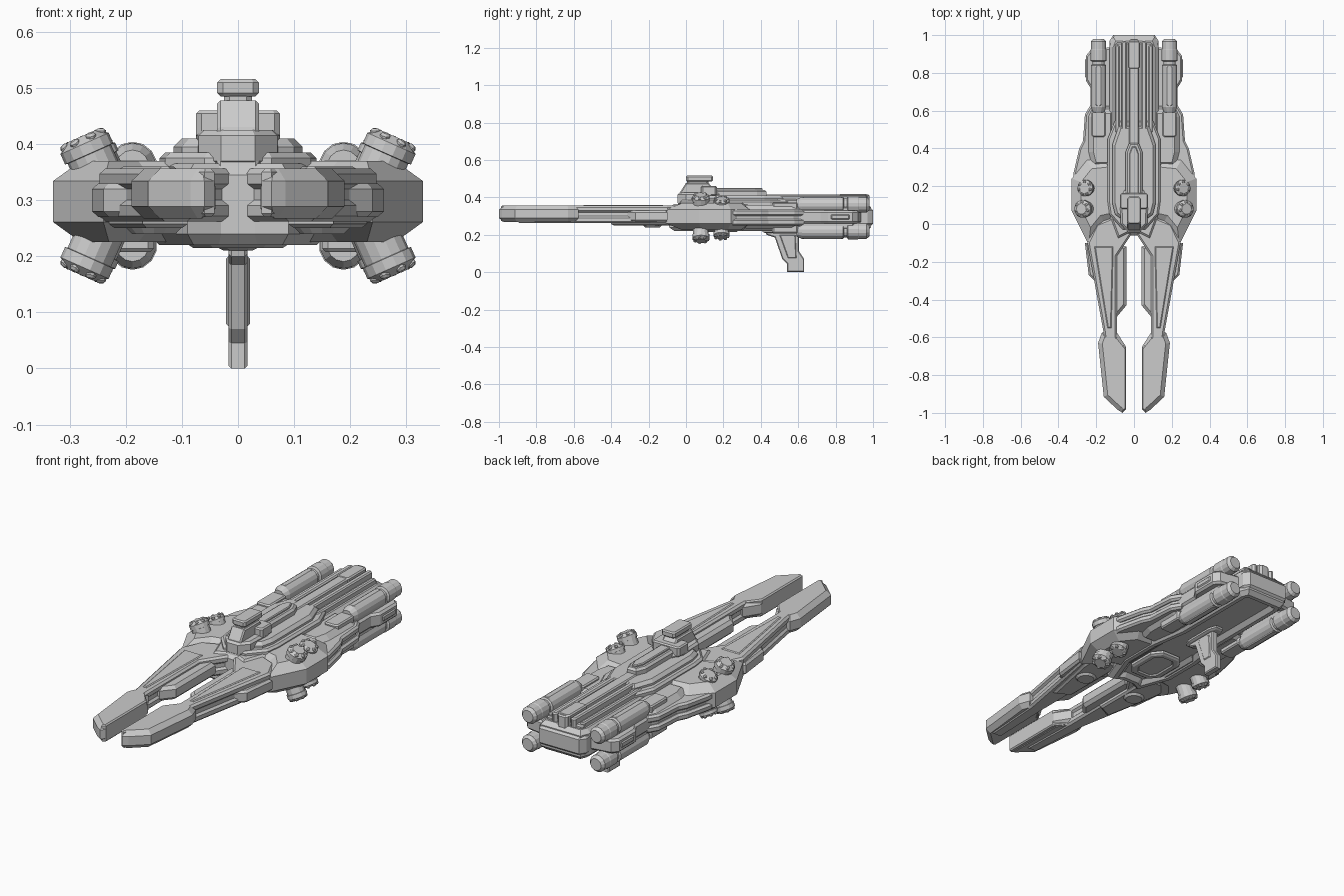
import bpy, bmesh, math
from mathutils import Vector

default_cube = bpy.data.objects.get("Cube")
if default_cube:
    bpy.data.objects.remove(default_cube, do_unlink=True)

grey = (.6, .6, .6, 1)
hull_grey = bpy.data.materials.new("hull_grey")
hull_grey.use_nodes = True
hull_grey.diffuse_color = grey
hull_grey.node_tree.nodes["Principled BSDF"].inputs["Base Color"].default_value = grey

MIDPLANE = .29  # height halfway between upper and lower machinery


def finish(name, bm, mirrored):
    bmesh.ops.recalc_face_normals(bm, faces=bm.faces)
    mesh = bpy.data.meshes.new(name)
    bm.to_mesh(mesh)
    bm.free()
    mesh.materials.append(hull_grey)
    part = bpy.data.objects.new(name, mesh)
    bpy.context.scene.collection.objects.link(part)
    if mirrored:
        part.modifiers.new("mirror", "MIRROR").use_mirror_merge = False


def skin(bm, rings):
    """Join matching rings of points into a closed solid."""
    loops = [[bm.verts.new(point) for point in ring] for ring in rings]
    for lower, upper in zip(loops, loops[1:]):
        for i in range(len(lower)):
            bm.faces.new((lower[i - 1], lower[i], upper[i], upper[i - 1]))
    bm.faces.new(loops[0])
    bm.faces.new(loops[-1])


def inset(outline, distance):
    """Move every edge of an outline inward by a distance."""
    points = [Vector(p) for p in outline]
    area = sum(a.cross(b) for a, b in zip(points, points[1:] + points[:1]))
    if area < 0:
        points.reverse()
    normals = []
    for here, following in zip(points, points[1:] + points[:1]):
        edge = (following - here).normalized()
        normals.append(Vector((-edge.y, edge.x)))
    moved = []
    for i, point in enumerate(points):
        before, after = normals[i - 1], normals[i]
        moved.append(point + distance * (before + after) / max(.4, 1 + before.dot(after)))
    return moved


def slab(name, outline, bottom, top, chamfer=.01, sunken=False, sideways=False):
    """Outline extruded between two levels with chamfered rims."""
    drop = min(chamfer, (top - bottom) / 4)
    levels = [(bottom, chamfer), (bottom + drop, 0), (top - drop, 0), (top, chamfer)]
    if sunken:  # recessed panel in the underside
        rim = chamfer + .02
        levels = [(bottom + drop, rim + drop), (bottom, rim)] + levels
    rings = []
    for level, distance in levels:
        flat = inset(outline, distance)
        rings.append([(level, p.x, p.y) if sideways else (p.x, p.y, level) for p in flat])
    bm = bmesh.new()
    skin(bm, rings)
    one_sided = not sideways and min(p[0] for p in outline) > 0
    finish(name, bm, one_sided)


def block(name, x, y, z, corner=.01, chamfer=.006):
    """Box with clipped corners; off-centre boxes are mirrored."""
    (left, right), (front, back) = x, y
    outline = [(left + corner, front), (right - corner, front),
               (right, front + corner), (right, back - corner),
               (right - corner, back), (left + corner, back),
               (left, back - corner), (left, front + corner)]
    slab(name, outline, *z, chamfer=chamfer)


def centred(half):
    return half + [(-x, y) for x, y in reversed(half)]


def span(width):
    return (-width / 2, width / 2)


def lathe(bm, origin, axis, profile, sides=14):
    """Round solid from (distance, radius) pairs along an axis."""
    turn = Vector(axis).to_track_quat("Z", "Y")
    angles = [math.tau * (k + .5) / sides for k in range(sides)]
    skin(bm, [[origin + turn @ Vector((r * math.cos(a), r * math.sin(a), t)) for a in angles]
              for t, r in profile])


# Central hull with a sunken belly panel, hatch and stern
hull = centred([(.03, -.06), (.09, -.09), (.16, .1), (.16, .3), (.13, .5), (.13, .94), (.11, .99)])
slab("hull", hull, bottom=.22, top=.365, chamfer=.02, sunken=True)
slab("stern_plate", centred([(.13, .85), (.13, .97), (.11, 1)]), bottom=.25, top=.34)
hatch = centred([(.05, .04), (.09, .09), (.09, .23), (.05, .28)])
slab("belly_hatch", hatch, bottom=.215, top=.24, sunken=True)

# Side wings and their layered rear armour
wing = [(.06, .02), (.15, 0), (.24, -.11), (.33, .07), (.33, .24), (.25, .34), (.06, .36)]
slab("wing", wing, bottom=.225, top=.37, chamfer=.05)
armour = [(.1, .2), (.32, .2), (.32, .27), (.29, .4), (.27, .44), (.26, .58), (.23, .63), (.1, .63)]
slab("lower_side_armour", armour, bottom=.25, top=.285)
slab("side_armour_core", inset(armour, .015), bottom=.27, top=.32)
slab("upper_side_armour", armour, bottom=.3, top=.335)
shoulder = [(.1, .3), (.22, .3), (.24, .38), (.24, .57), (.22, .61), (.1, .61)]
slab("wing_shoulder", shoulder, bottom=.23, top=.36, chamfer=.025)
stern_side = [(.1, .6), (.23, .6), (.23, .72), (.255, .76), (.255, .89), (.23, .92), (.1, .94)]
slab("stern_side_plate", stern_side, bottom=.26, top=.33)
block("stern_side_rail", x=(.22, .26), y=(.77, .88), z=(.28, .31))

# Forward arms: two shells with a recessed core between them
arm = [(.01, -.05), (.09, -.17), (.09, -.58), (.08, -.9), (.14, -.9), (.16, -.58), (.247, -.1), (.2, 0), (.08, .05)]
slab("arm_upper_shell", arm, bottom=.32, top=.356)
slab("arm_core", inset(arm, .01), bottom=.28, top=.34, chamfer=0)
slab("arm_lower_shell", arm, bottom=.262, top=.3)
slab("arm_ridge", [(.11, -.12), (.12, -.55), (.14, -.55), (.21, -.12)], bottom=.345, top=.36, chamfer=.005)
rib = [(.04, -.12), (.04, -.43), (.09, -.49), (.12, -.49), (.12, -.09)]
slab("arm_inner_rib", rib, bottom=.27, top=.34, chamfer=.015)
outer_plate = [(.13, -.1), (.26, -.1), (.24, -.27), (.19, -.32), (.13, -.32)]
slab("arm_outer_plate", outer_plate, bottom=.27, top=.33)
under_plate = [(.09, 0), (.09, -.36), (.17, -.4), (.23, -.1), (.23, 0)]
slab("arm_under_plate", under_plate, bottom=.25, top=.28)
bm = bmesh.new()
lathe(bm, Vector((.15, -.18, .24)), (0, 0, 1), [(0, .04), (.01, .05), (.03, .05)])
finish("arm_under_disc", bm, mirrored=True)

# Blades at the tips of the arms
blade = [(.042, -.65), (.042, -.98), (.06, -1), (.085, -.985), (.16, -.915), (.19, -.63), (.17, -.575), (.09, -.575)]
slab("blade", blade, bottom=.267, top=.356, chamfer=.022)
spine = [(.042, -.66), (.042, -.98), (.06, -.99), (.1, -.93), (.14, -.6), (.09, -.6)]
slab("blade_spine", spine, bottom=.27, top=.356, chamfer=.006)

# Upper decks and long dorsal ridges
flank = centred([(.06, -.03), (.13, .05), (.14, .12), (.14, .45), (.1, .55)])
slab("mid_deck_flank", flank, bottom=.34, top=.385)
deck = centred([(.03, 0), (.1, .05), (.115, .11), (.115, .42), (.08, .52)])
slab("mid_deck", deck, bottom=.35, top=.41, chamfer=.015)
block("dorsal_bed", x=span(.2), y=(.45, .96), z=(.35, .38))
block("dorsal_centre_ridge", x=span(.055), y=(.4, .98), z=(.35, .415))
block("dorsal_end_cap", x=span(.065), y=(.82, .97), z=(.35, .418))
block("dorsal_side_ridge", x=(.038, .066), y=(.4, .97), z=(.35, .41))
block("dorsal_outer_ridge", x=(.076, .1), y=(.48, .95), z=(.35, .39))

# Command tower, stacked and stepping up from the deck
block("bow_post", x=span(.08), y=(-.04, .03), z=(.25, .418))
base = centred([(.03, -.045), (.07, 0), (.075, .13), (.05, .18)])
slab("tower_base", base, bottom=.36, top=.425)
block("tower_collar", x=span(.15), y=(.08, .165), z=(.41, .46))
body = [(-.045, .36), (-.03, .43), (0, .478), (.12, .478), (.16, .43), (.16, .36)]
slab("tower_body", body, *span(.074), chamfer=.006, sideways=True)
block("tower_neck", x=span(.05), y=(.005, .12), z=(.47, .49))
block("tower_head", x=span(.074), y=(0, .145), z=(.485, .516))
slab("tower_tail", centred([(.045, .12), (.045, .38), (.025, .43)]), bottom=.4, top=.44)
slab("tower_tail_cap", centred([(.025, .13), (.025, .37), (.01, .41)]), bottom=.43, top=.45, chamfer=.004)

# Ventral fin with raised side panels
fin = [(.425, .225), (.43, .2), (.475, .185), (.515, .07), (.54, .045), (.54, 0),
       (.632, 0), (.632, .07), (.605, .11), (.605, .225)]
slab("fin", fin, *span(.034), chamfer=.005, sideways=True)
panel = [(.5, .2), (.545, .075), (.59, .075), (.585, .2)]
slab("fin_panel", panel, *span(.042), chamfer=.004, sideways=True)
slab("fin_root", centred([(.02, .41), (.035, .45), (.035, .6), (.02, .64)]), bottom=.21, top=.23)


def engine(name, side):
    radius = .042
    height = MIDPLANE + side * .07
    barrel = [(0, radius * .7), (.03, radius), (.25, radius), (.255, radius * .8)]
    nozzle = [(.27, radius * .8), (.275, radius * 1.05), (.33, radius * 1.05),
              (.335, radius), (.375, radius), (.39, radius * .7)]
    bm = bmesh.new()
    lathe(bm, Vector((.188, .59, height)), (0, 1, 0), barrel + nozzle)
    finish(name, bm, mirrored=True)
    block(name + "_mount", x=(.155, .22), y=(.6, .9), z=sorted((MIDPLANE, height - side * .01)))
    block(name + "_band", x=(.17, .206), y=(.62, .84), z=sorted((height, height + side * .042)))
    block(name + "_fairing", x=(.15, .225), y=(.46, .6), z=sorted((MIDPLANE, height + side * .012)))


def turret(name, side, x, y, radius, height):
    axis = Vector((.4, 0, side * .9)).normalized()
    foot = Vector((x, y, MIDPLANE + side * .047))
    neck = radius * .9
    bm = bmesh.new()
    lathe(bm, foot, axis, [(0, neck), (height * .7, neck), (height * .7 + .001, radius),
                           (height, radius), (height * 1.2, radius * .6)])
    across = Vector((0, 1, 0))
    along = axis.cross(across)
    count = 7
    for k in range(count):  # ring of small studs around the cap
        angle = k * math.tau / count
        out = across * math.cos(angle) + along * math.sin(angle)
        stud = radius * .2
        lathe(bm, foot + axis * height + out * radius * .7, axis + out * .4,
              [(0, stud), (.01, stud), (.014, stud / 2)], sides=8)
    finish(name, bm, mirrored=True)


# Four engines and eight turrets, above and below the midplane
for label, side in (("upper", 1), ("lower", -1)):
    engine(label + "_engine", side)
    turret(label + "_front_turret", side, x=.245, y=.08, radius=.047, height=.07)
    turret(label + "_rear_turret", side, x=.238, y=.19, radius=.044, height=.052)
